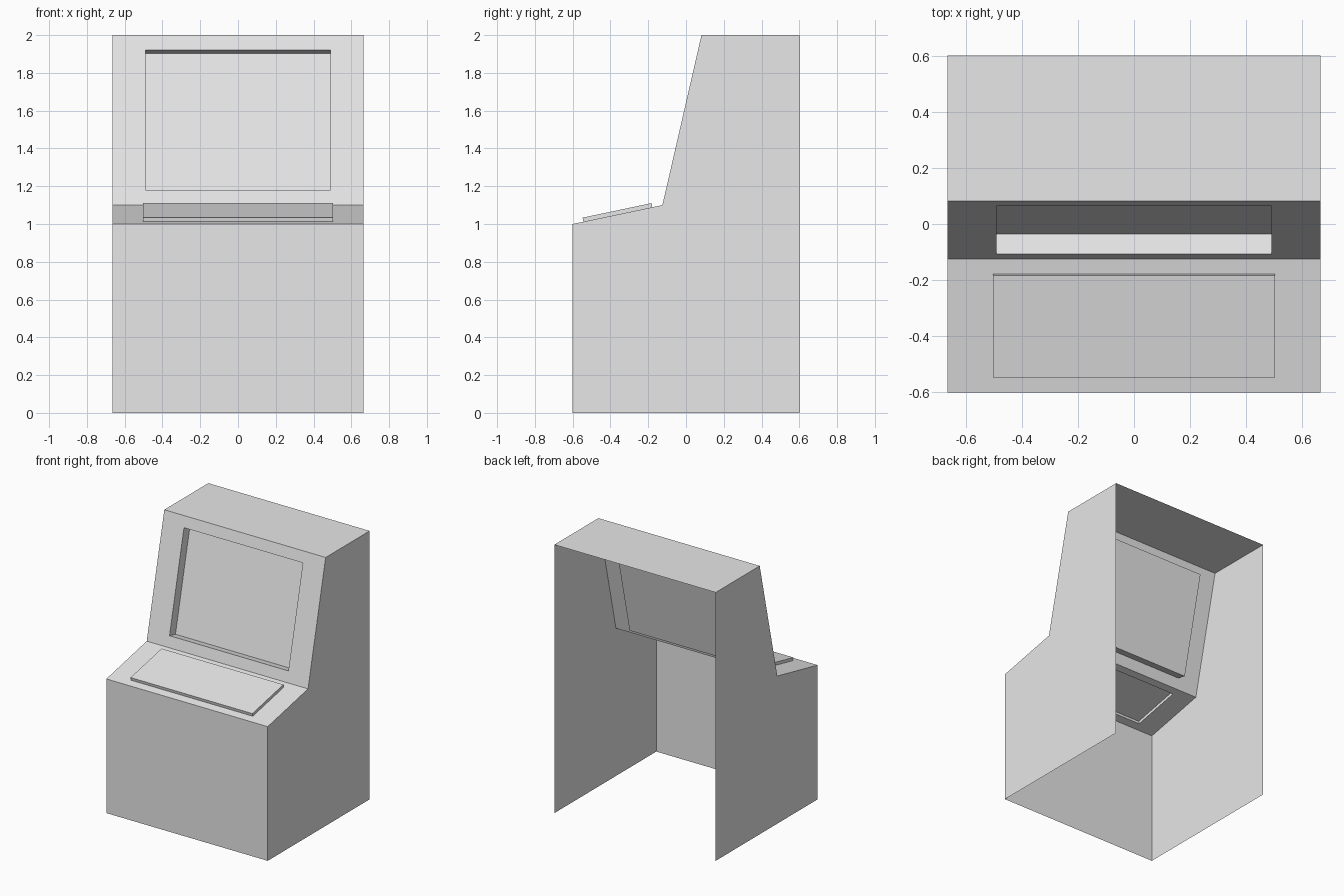
import bpy
from mathutils import Vector

cube = bpy.data.objects.get("Cube")
if cube:
    bpy.data.objects.remove(cube, do_unlink=True)

grey = bpy.data.materials.new("light grey")
grey.use_nodes = True
colour = (0.8, 0.8, 0.8, 1)
grey.diffuse_color = colour
grey.node_tree.nodes["Principled BSDF"].inputs["Base Color"].default_value = colour

HALF = 0.665
# Side outline as (y, z): front foot, front lip, deck back, top front, top back, rear foot
PROFILE = [(-0.6, 0), (-0.6, 1.0), (-0.125, 1.1), (0.082, 2.0), (0.6, 2.0), (0.6, 0)]


def add_part(name, verts, faces):
    mesh = bpy.data.meshes.new(name)
    mesh.from_pydata(verts, [], faces)
    mesh.materials.append(grey)
    obj = bpy.data.objects.new(name, mesh)
    bpy.context.collection.objects.link(obj)
    return obj


def ring(half, low, high):
    return [Vector((x, *p)) for x, p in
            ((-half, low), (half, low), (half, high), (-half, high))]


def sheet(name, low, high):
    return add_part(name, ring(HALF, low, high), [(0, 1, 2, 3)])


def stepped_sheet(name, low, high, half, start, end, height):
    """Sheet with a centred rectangle raised (or sunk) along its normal."""
    low, high = Vector(low), Vector(high)
    along = (high - low).normalized()
    shift = Vector((0, -along.y, along.x)) * height
    inner = ring(half, low.lerp(high, start), low.lerp(high, end))
    verts = ring(HALF, low, high) + inner + [v + shift for v in inner]
    faces = [(r + i, r + (i + 1) % 4, r + 4 + (i + 1) % 4, r + 4 + i)
             for r in (0, 4) for i in range(4)]
    return add_part(name, verts, faces + [(8, 9, 10, 11)])


# Cabinet shell, open at the back and underneath
foot, lip, deck_back, top_front, top_back, rear_foot = PROFILE
sheet("front_panel", foot, lip)
sheet("top_panel", top_front, top_back)
for name, x in (("left_side", HALF), ("right_side", -HALF)):
    order = range(len(PROFILE))
    add_part(name, [(x, *p) for p in PROFILE],
             [tuple(order) if x < 0 else tuple(reversed(order))])

# Raised control deck and sunken screen
stepped_sheet("control_deck", lip, deck_back, 0.502, 0.12, 0.888, 0.022)
stepped_sheet("screen_surround", deck_back, top_front, 0.49, 0.089, 0.911, -0.072)

# Right side faces -x, left side faces +x
for name in ("left_side", "right_side"):
    mesh = bpy.data.objects[name].data
    if mesh.polygons[0].normal.x * mesh.vertices[0].co.x < 0:
        mesh.flip_normals()
